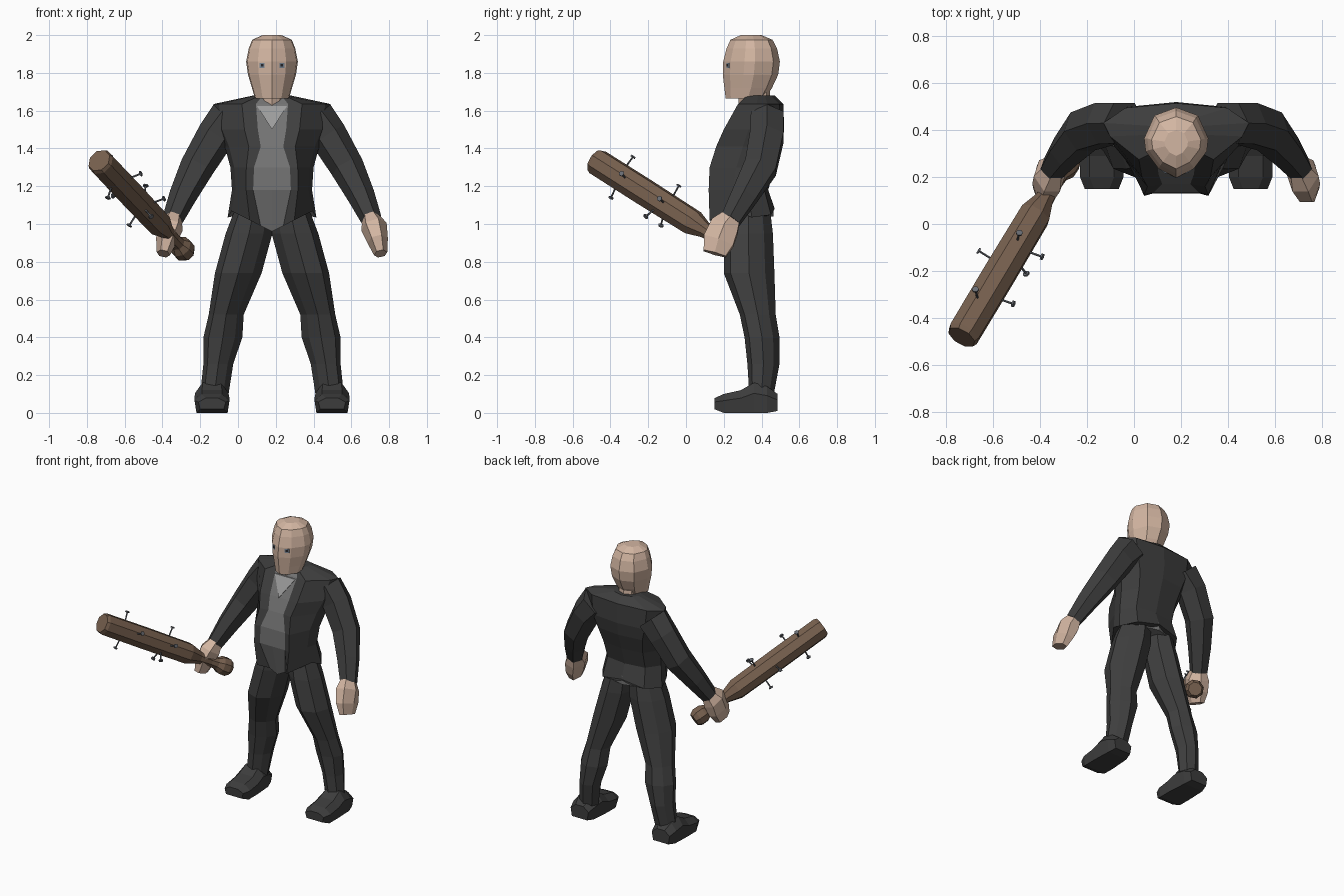
import bpy, bmesh, math
from mathutils import Vector

cube = bpy.data.objects.get("Cube")
if cube:
    bpy.data.objects.remove(cube, do_unlink=True)

CX = 0.18  # centre line of the body


def material(name, rgb):
    m = bpy.data.materials.new(name)
    m.use_nodes = True
    m.diffuse_color = (*rgb, 1)
    bsdf = m.node_tree.nodes["Principled BSDF"]
    bsdf.inputs["Base Color"].default_value = (*rgb, 1)
    bsdf.inputs["Roughness"].default_value = 0.8
    return m


SKIN = material("skin", (0.65, 0.465, 0.36))
JACKET = material("black_jacket", (0.048, 0.048, 0.048))
TROUSERS = material("black_trousers", (0.05, 0.05, 0.05))
SHOE = material("black_shoe", (0.046, 0.046, 0.046))
SHIRT = material("grey_shirt", (0.17, 0.17, 0.17))
COLLAR = material("light_collar", (0.33, 0.33, 0.33))
WOOD = material("brown_wood", (0.185, 0.117, 0.077))
STEEL = material("steel", (0.14, 0.15, 0.17))
EYE = material("blue_grey_eye", (0.2, 0.25, 0.31))
PUPIL = material("dark_pupil", (0.02, 0.02, 0.025))


def loft(name, rings, mats, rule=None):
    """Skin a list of point rings, cap both ends; rule(column) picks the material."""
    bm = bmesh.new()
    loops = [[bm.verts.new(p) for p in r] for r in rings]
    n = len(loops[0])
    for a, b in zip(loops, loops[1:]):
        for k in range(n):
            f = bm.faces.new((a[k], a[(k + 1) % n], b[(k + 1) % n], b[k]))
            f.material_index = rule(k) if rule else 0
    bm.faces.new(loops[0])
    bm.faces.new(loops[-1])
    bmesh.ops.recalc_face_normals(bm, faces=bm.faces)
    me = bpy.data.meshes.new(name)
    bm.to_mesh(me)
    bm.free()
    for m in mats:
        me.materials.append(m)
    ob = bpy.data.objects.new(name, me)
    bpy.context.collection.objects.link(ob)


def both(name, rings, mat):
    """Build a part on the left and its mirror image on the right."""
    loft("left_" + name, rings, [mat])
    loft("right_" + name, [[(2 * CX - p[0], p[1], p[2]) for p in r] for r in rings], [mat])


def tube(path, sides, turn=0.0):
    """Rings square to a path of (point, half width, half depth)."""
    pts = [Vector(p[0]) for p in path]
    rings = []
    for i, (_, rx, ry) in enumerate(path):
        d = (pts[min(i + 1, len(pts) - 1)] - pts[max(i - 1, 0)]).normalized()
        u = d.cross(Vector((0, 1, 0))).normalized()
        v = d.cross(u)
        angles = [math.tau * (k + turn) / sides for k in range(sides)]
        rings.append([pts[i] + u * rx * math.cos(a) + v * ry * math.sin(a) for a in angles])
    return rings


def symmetric(half):
    """Close a half outline that starts and ends on the centre line."""
    return half + [(-x, y) for x, y in half[-2:0:-1]]


def level(outline, z, cx, hw, y0, y1):
    cy, hy = (y0 + y1) / 2, (y1 - y0) / 2
    return [(cx + x * hw, cy + y * hy, z) for x, y in outline]


# Head and neck
skull = symmetric([(0, -1), (.55, -.74), (.95, -.25), (1, .12), (.68, .77), (0, 1)])
head = [(1.665, .09, .21, .42), (1.72, .106, .203, .455), (1.79, .127, .195, .488),
        (1.86, .137, .197, .497), (1.93, .123, .215, .482), (1.975, .105, .235, .458),
        (2.0, .05, .29, .4)]
loft("head", [level(skull, z, CX, w, a, b) for z, w, a, b in head], [SKIN])
loft("neck", [level(skull, z, CX, w, a, b) for z, w, a, b in
              [(1.56, .085, .28, .46), (1.63, .068, .28, .45), (1.74, .075, .27, .44)]], [SKIN])

# Eyes, lying on the slanted sides of the face
for side, s in (("left", 1), ("right", -1)):
    for part, r, y, m in (("eye", .013, .22, EYE), ("pupil", .007, .219, PUPIL)):
        sq = [(r * i, 1.84 + r * j) for i, j in ((-1, -1), (1, -1), (1, 1), (-1, 1))]
        loft(side + "_" + part, [[(CX + s * (.052 + x), y + .52 * x + o, z) for x, z in sq]
                                 for o in (0, .009)], [m])

# Jacket with the shirt showing as the middle front columns
torso = [  # height, shirt half width, half width, front, back, how far the shirt sits back
    (1.68, .05, .1, .32, .47, .01), (1.635, .085, .31, .275, .515, .01),
    (1.5, .075, .29, .2, .52, .01), (1.41, .06, .25, .16, .505, .01),
    (1.3, .095, .22, .125, .47, .01), (1.18, .1, .212, .12, .435, .01),
    (1.08, .06, .235, .125, .47, .06)]
rings = []
for z, s, hw, yf, yb, dent in torso:
    d = yb - yf
    half = [(0, yf + dent), (s, yf + dent), (s + (hw - s) * .33, yf),
            (hw * .91, yf + d * .41), (hw, yf + d * .65), (hw * .7, yb - .02), (0, yb)]
    ring = symmetric(half)
    if z < 1.1:  # hem dips at the front and rises at the middle of the back
        drop = [.12 * (1 - abs(x) / hw) if y < yf + d * .5 else .045 * abs(x) / hw for x, y in ring]
    else:
        drop = [0] * len(ring)
    rings.append([(CX + x, y, z - h) for (x, y), h in zip(ring, drop)])
last = len(rings[0]) - 1
loft("jacket", rings, [JACKET, SHIRT], lambda k: int(k in (0, last)))

# Open collar triangle and shirt hem
tri = ((-.08, .272, 1.625), (.08, .272, 1.625), (0, .2, 1.5))
loft("collar", [[(CX + x, y + o, z) for x, y, z in tri] for o in (0, .008)], [COLLAR])
oval = [(math.sin(math.tau * k / 8), -math.cos(math.tau * k / 8)) for k in range(8)]
loft("shirt_hem", [level(oval, z, CX, .19, .22, .464) for z in (1.04, 1.1)], [SHIRT])

# Sleeves and hands
both("sleeve", tube([((.4, .43, 1.56), .115, .1), ((.48, .428, 1.465), .1, .102),
                     ((.578, .395, 1.3), .09, .098), ((.652, .31, 1.15), .073, .078),
                     ((.708, .235, 1.02), .055, .06)], 6), JACKET)
both("hand", tube([((.7, .245, 1.04), .045, .055), ((.72, .205, .985), .07, .088),
                   ((.74, .172, .91), .055, .095), ((.755, .152, .843), .036, .07)], 6), SKIN)

# Trouser legs
leg = [  # height, inner, outer, front, back
    (1.12, .175, .36, .22, .44), (.95, .178, .425, .2, .46), (.74, .235, .482, .2, .468),
    (.52, .33, .515, .285, .475), (.4, .337, .543, .31, .495), (.26, .385, .543, .325, .495),
    (.1, .41, .56, .335, .465)]
corner = (1, 1.03, 1, .9, 1, 1.03, 1, .88)  # flattened inside the shin and behind the calf
thigh = [(x * c, y * c) for (x, y), c in zip(oval, corner)]
both("trouser_leg", [level(thigh, z, (a + b) / 2, (b - a) / 2, c, d) for z, a, b, c, d in leg], TROUSERS)

# Shoes, skinned from toe to heel
shoe = []
for y, a, b, lo, hi in [(.15, .425, .57, .02, .078), (.2, .405, .59, 0, .1), (.29, .405, .59, 0, .12),
                        (.36, .41, .588, 0, .16), (.43, .415, .585, 0, .14), (.485, .43, .57, .01, .1)]:
    h = hi - lo
    shoe.append([(a + .01, y, lo), (b - .01, y, lo), (b, y, lo + h * .65),
                 (b - .04, y, hi), (a + .04, y, hi), (a, y, lo + h * .65)])
both("shoe", shoe, SHOE)

# Wooden bat held in the right hand
TIP = Vector((-.735, -.483, 1.336))
AXIS = Vector((.452, .754, -.478)).normalized()
profile = [(0, .064), (.02, .073), (.35, .074), (.69, .071), (.78, .042), (.87, .036),
           (.92, .04), (.955, .06), (1.0, .062), (1.03, .045)]
loft("bat", tube([(TIP + AXIS * t, r, r) for t, r in profile], 8, .5), [WOOD])

# Nails driven through the barrel
ACROSS = Vector((.858, -.514, 0)).normalized()
UP = AXIS.cross(ACROSS).normalized()
if UP.z < 0:
    UP.negate()
nails = [(.17, 115), (.24, 24), (.51, 22), (.51, 98), (.4, 178), (.18, 268), (.5, 250), (.47, -40)]
for i, (t, deg) in enumerate(nails):
    a = math.radians(deg)
    out = ACROSS * math.cos(a) + UP * math.sin(a)
    root = TIP + AXIS * t
    shank = [(root + out * h, r, r) for h, r in
             ((.04, .005), (.122, .005), (.123, .015), (.131, .015))]
    loft("nail_%d" % (i + 1), tube(shank, 6), [STEEL])
